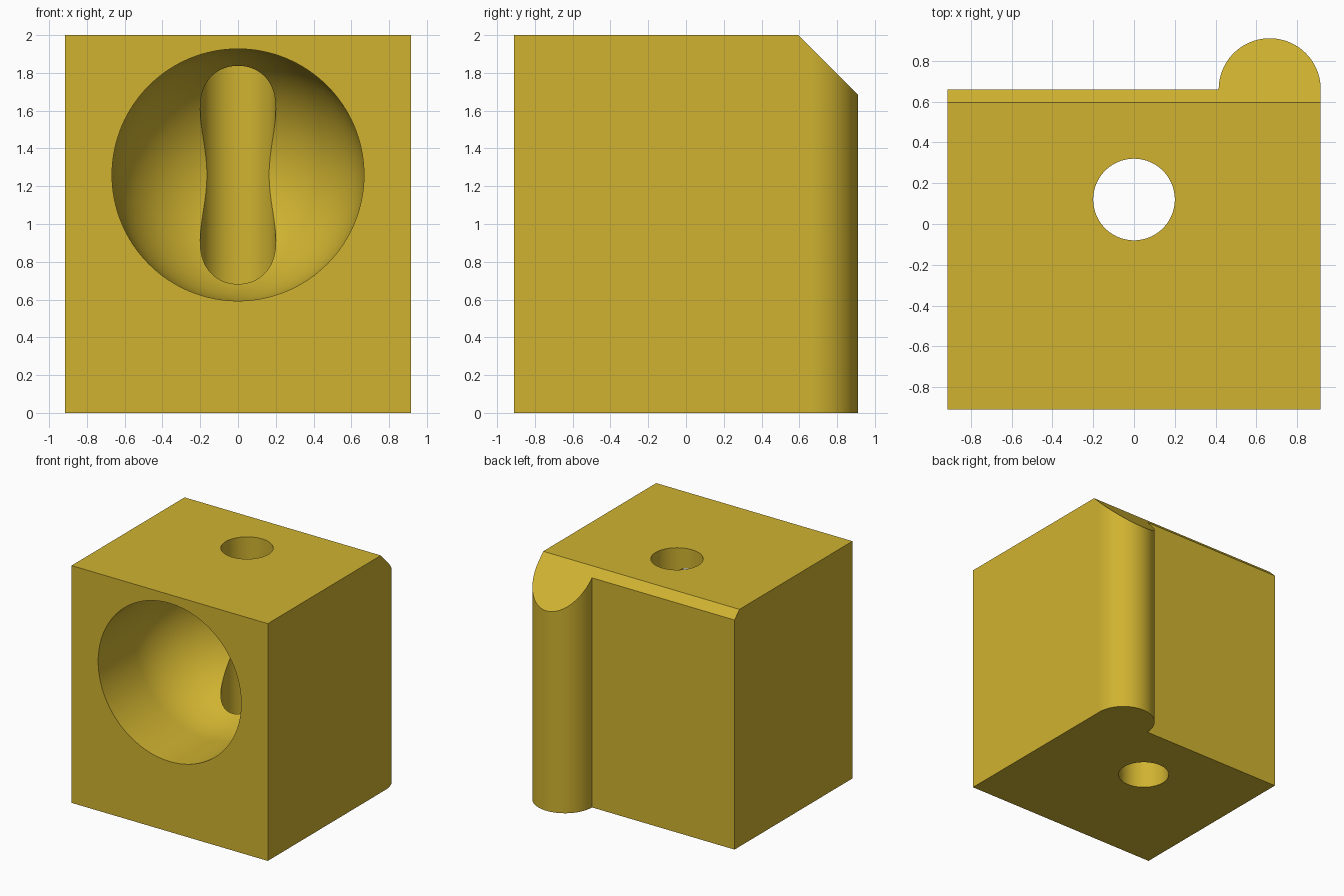
import bpy, bmesh, math
from mathutils import Vector, Matrix

if "Cube" in bpy.data.objects:
    bpy.data.objects.remove(bpy.data.objects["Cube"])

HALF_X, FRONT, BACK, TOP = 0.915, -0.91, 0.66, 2.0
LOBE_R = 0.25
BORE_R, BORE_Y = 0.20, 0.12
CAV_R, CAV_Z, CAV_Y = 0.667, 1.26, -0.413

gold = bpy.data.materials.new("mustard yellow")
gold.diffuse_color = (0.63, 0.45, 0.03, 1)
gold.use_nodes = True
gold.node_tree.nodes["Principled BSDF"].inputs["Base Color"].default_value = gold.diffuse_color


def to_object(name, bm):
    bmesh.ops.recalc_face_normals(bm, faces=bm.faces)
    mesh = bpy.data.meshes.new(name)
    bm.to_mesh(mesh)
    bm.free()
    mesh.materials.append(gold)
    ob = bpy.data.objects.new(name, mesh)
    bpy.context.collection.objects.link(ob)
    return ob


def extrude(name, points, vector):
    bm = bmesh.new()
    face = bm.faces.new([bm.verts.new(p) for p in points])
    new = bmesh.ops.extrude_face_region(bm, geom=[face])["geom"]
    bmesh.ops.translate(bm, vec=vector,
                        verts=[v for v in new if isinstance(v, bmesh.types.BMVert)])
    return to_object(name, bm)


def arc(cx, cy, r, a0, a1, n):
    return [(cx + r * math.cos(a0 + (a1 - a0) * i / n),
             cy + r * math.sin(a0 + (a1 - a0) * i / n)) for i in range(n + 1)]


# Block body with the half-round rib on its back corner
outline = [(-HALF_X, FRONT), (HALF_X, FRONT)]
outline += arc(HALF_X - LOBE_R, BACK, LOBE_R, 0, math.pi, 48)
outline += [(-HALF_X, BACK)]
block = extrude("block", [(x, y, 0) for x, y in outline], (0, 0, TOP))

# Sloped cut along the top back edge
slope = [(0.595, TOP), (1.095, TOP - 0.5), (1.095, TOP + 0.3), (0.595, TOP + 0.3)]
bevel_cutter = extrude("bevel_cutter", [(-1.2, y, z) for y, z in slope], (2.4, 0, 0))

# Vertical through bore
ring = arc(0, BORE_Y, BORE_R, 0, 2 * math.pi, 96)[:-1]
bore_cutter = extrude("bore_cutter", [(x, y, -0.2) for x, y in ring], (0, 0, 2.4))

# Round-ended front cavity: straight wall, then a hemisphere
profile = [(0, -1.1), (CAV_R, -1.1)] + arc(0, CAV_Y, CAV_R, 0, math.pi / 2, 32)
profile[0] = (0, -1.1)
profile[-1] = (0, CAV_Y + CAV_R)
bm = bmesh.new()
vs = [bm.verts.new((r, y, CAV_Z)) for r, y in profile]
es = [bm.edges.new(pair) for pair in zip(vs, vs[1:])]
bmesh.ops.spin(bm, geom=vs + es, cent=(0, 0, CAV_Z), axis=(0, 1, 0),
               angle=2 * math.pi, steps=128)
bmesh.ops.remove_doubles(bm, verts=bm.verts, dist=1e-4)
cavity_cutter = to_object("cavity_cutter", bm)

# Cut the block
bpy.context.view_layer.objects.active = block
for cutter in (bevel_cutter, cavity_cutter, bore_cutter):
    mod = block.modifiers.new(cutter.name, 'BOOLEAN')
    mod.operation, mod.solver, mod.object = 'DIFFERENCE', 'EXACT', cutter
    bpy.ops.object.modifier_apply(modifier=mod.name)
    bpy.data.objects.remove(cutter, do_unlink=True)

# Smooth curved walls, keep flat faces crisp
bpy.ops.object.select_all(action='DESELECT')
block.select_set(True)
bpy.ops.object.shade_smooth_by_angle(angle=math.radians(30))
weighted = block.modifiers.new("weighted_normals", 'WEIGHTED_NORMAL')
weighted.keep_sharp = True
